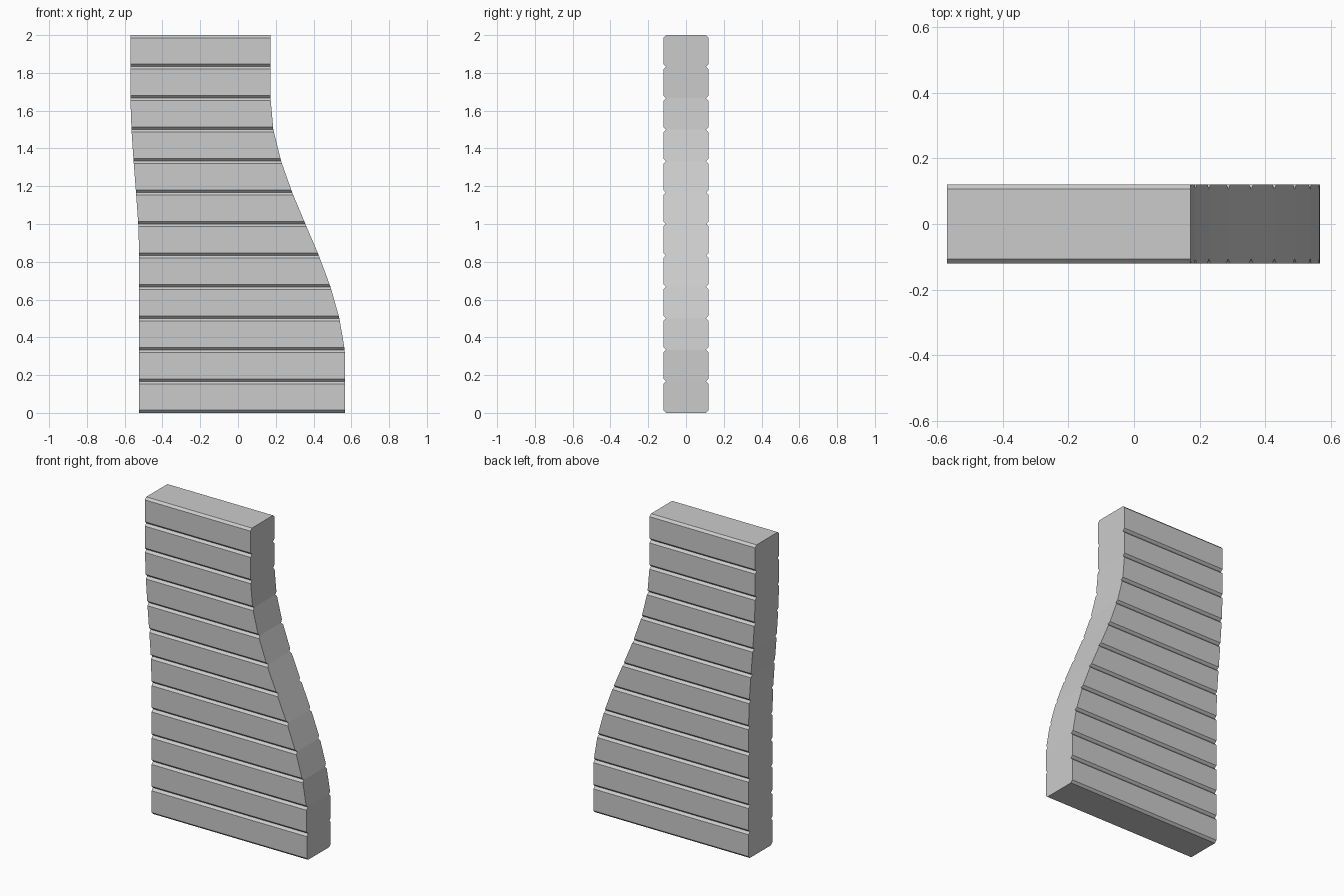
import bpy
import bmesh

if "Cube" in bpy.data.objects:
    bpy.data.objects.remove(bpy.data.objects["Cube"])

COURSES = 12
H = 2.0 / COURSES      # height of one course
C = 0.014              # chamfer size at each joint
D = 0.12               # half thickness

# left and right outline of the wall at every course joint
LEFT = [-.523, -.523, -.523, -.523, -.523, -.523, -.528,
        -.54, -.553, -.564, -.57, -.57, -.57]
RIGHT = [.567, .567, .565, .537, .49, .428, .357,
         .287, .228, .187, .172, .172, .172]


def outline(table, z):
    i = min(int(z / H + 1e-6), COURSES - 1)
    t = z / H - i
    return table[i] * (1 - t) + table[i + 1] * t


# stacked cross-sections: narrow at the joints, full depth between them
sections = []
for i in range(COURSES):
    z = i * H
    sections += [(z, D - C), (z + C, D), (z + H - C, D)]
sections.append((2.0, D - C))

bm = bmesh.new()
rings = []
for z, d in sections:
    l, r = outline(LEFT, z), outline(RIGHT, z)
    rings.append([bm.verts.new(p) for p in
                  ((l, -d, z), (r, -d, z), (r, d, z), (l, d, z))])

# skin between the sections, closed at both ends
for a, b in zip(rings, rings[1:]):
    for k in range(4):
        n = (k + 1) % 4
        bm.faces.new((a[k], a[n], b[n], b[k]))
bm.faces.new(rings[0][::-1])
bm.faces.new(rings[-1])
bmesh.ops.recalc_face_normals(bm, faces=bm.faces)

mesh = bpy.data.meshes.new("plank_wall")
bm.to_mesh(mesh)
bm.free()
wall = bpy.data.objects.new("plank_wall", mesh)
bpy.context.collection.objects.link(wall)
